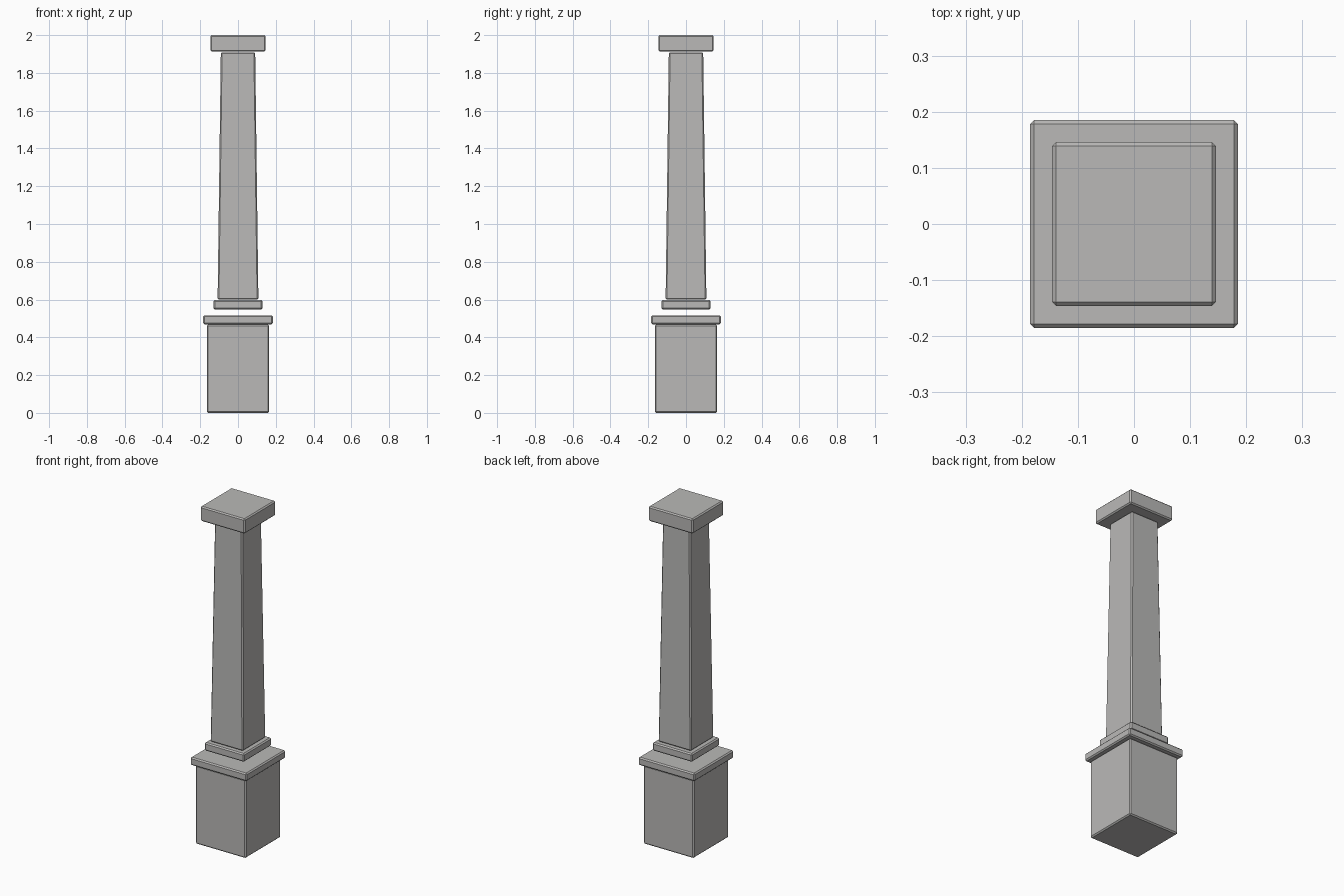
import bpy
import bmesh

cube = bpy.data.objects.get("Cube")
if cube:
    bpy.data.objects.remove(cube, do_unlink=True)

# Single warm grey stone colour
stone = bpy.data.materials.new("warm_grey_stone")
stone.use_nodes = True
colour = (0.49, 0.485, 0.475, 1.0)
stone.diffuse_color = colour
stone.node_tree.nodes["Principled BSDF"].inputs["Base Color"].default_value = colour


def block(name, z_low, z_high, half_low, half_high=None, chamfer=0.007):
    """Square block, optionally tapered, with chamfered edges."""
    half_high = half_high or half_low
    bm = bmesh.new()
    bmesh.ops.create_cube(bm, size=2)
    for v in bm.verts:
        top = v.co.z > 0
        half = half_high if top else half_low
        v.co.x *= half
        v.co.y *= half
        v.co.z = z_high if top else z_low
    bmesh.ops.bevel(bm, geom=bm.edges[:], offset=chamfer, segments=1,
                    affect='EDGES')
    mesh = bpy.data.meshes.new(name)
    bm.to_mesh(mesh)
    bm.free()
    mesh.materials.append(stone)
    obj = bpy.data.objects.new(name, mesh)
    bpy.context.collection.objects.link(obj)
    return obj


# Pedestal and its ledge
block("pedestal", 0.0, 0.467, 0.165)
block("pedestal_ledge", 0.469, 0.516, 0.185)

# Collar floats slightly above the ledge, carrying the tapered shaft
block("shaft_collar", 0.548, 0.597, 0.13)
block("tapered_shaft", 0.599, 1.909, 0.108, 0.091)

# Capital slab
block("capital", 1.912, 2.0, 0.146)
